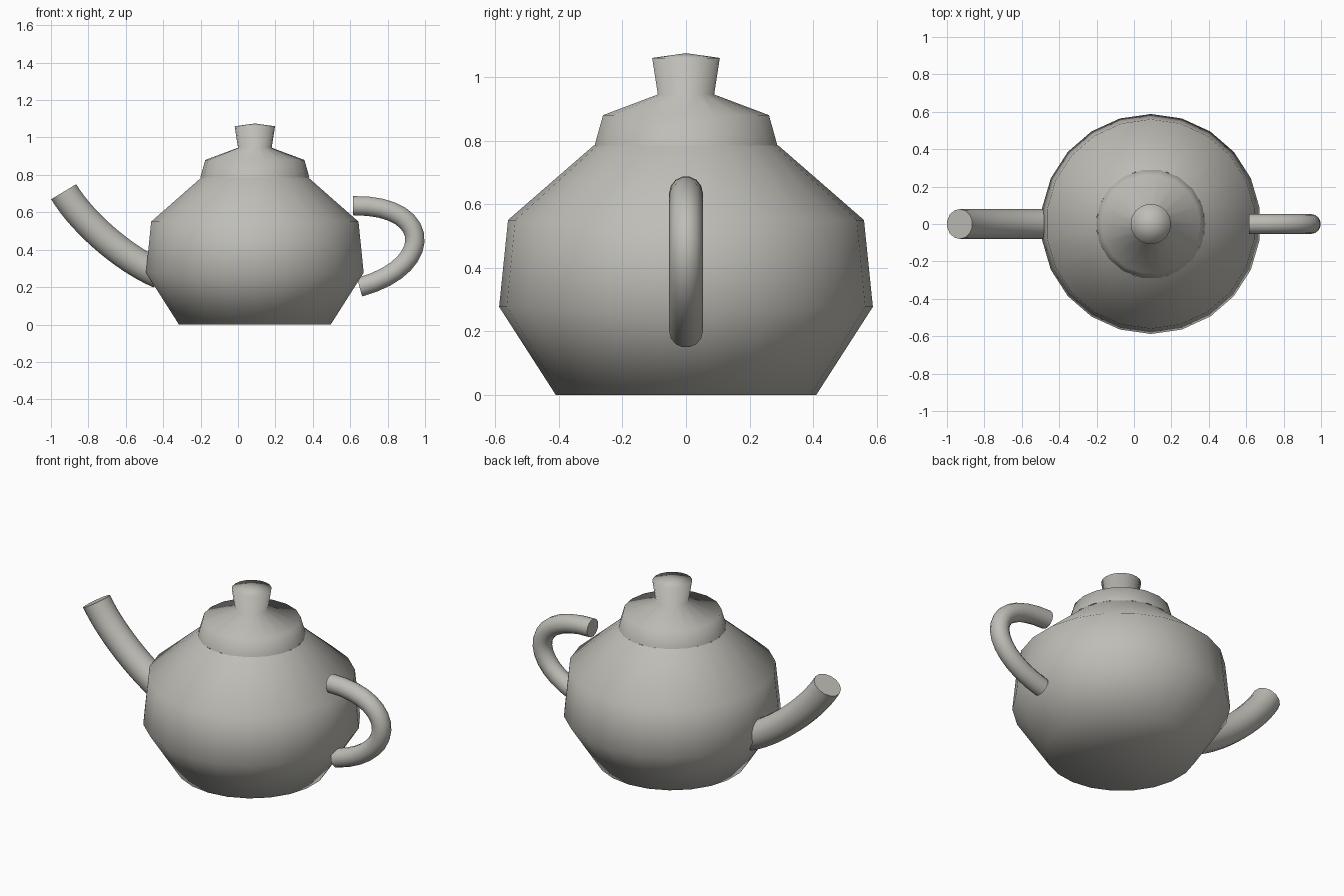
import bpy, bmesh, math
from mathutils import Vector
from mathutils.geometry import interpolate_bezier

if "Cube" in bpy.data.objects:
    bpy.data.objects.remove(bpy.data.objects["Cube"])

CENTRE_X = 0.09

glaze = bpy.data.materials.new("warm_grey_glaze")
glaze.use_nodes = True
colour = (0.52, 0.51, 0.47, 1)
glaze.diffuse_color = colour
shader = next(n for n in glaze.node_tree.nodes if n.type == "BSDF_PRINCIPLED")
shader.inputs["Base Color"].default_value = colour


def finish(name, bm):
    bmesh.ops.recalc_face_normals(bm, faces=bm.faces[:])
    for face in bm.faces:
        face.smooth = True
    mesh = bpy.data.meshes.new(name)
    bm.to_mesh(mesh)
    bm.free()
    mesh.materials.append(glaze)
    obj = bpy.data.objects.new(name, mesh)
    bpy.context.collection.objects.link(obj)
    return obj


def bridge(bm, a, b):
    n = len(a)
    for i in range(n):
        j = (i + 1) % n
        bm.faces.new((a[i], a[j], b[j], b[i]))


def turned(name, profile, sides, start, pole_at_top):
    """Turn (radius, height) points around the pot axis, closing one end."""
    bm = bmesh.new()
    rings = []
    for radius, height in profile:
        angles = [start + math.tau * i / sides for i in range(sides)]
        rings.append([bm.verts.new((CENTRE_X + radius * math.cos(a),
                                    radius * math.sin(a), height)) for a in angles])
    for a, b in zip(rings, rings[1:]):
        bridge(bm, a, b)
    ring = rings[-1] if pole_at_top else rings[0]
    height = 1.075 if pole_at_top else 0
    pole = bm.verts.new((CENTRE_X, 0, height))
    for i in range(sides):
        bm.faces.new((ring[i], ring[(i + 1) % sides], pole))
    return finish(name, bm)


def tube(name, points, radius, steps=16, sides=14):
    """Sweep a circle along a cubic curve in the xz plane, with flat caps."""
    p = [Vector((x, 0, z)) for x, z in points]
    path = interpolate_bezier(p[0], p[1], p[2], p[3], steps)
    bm = bmesh.new()
    rings = []
    for i, c in enumerate(path):
        if i == 0:
            along = p[1] - p[0]
        elif i == steps - 1:
            along = p[3] - p[2]
        else:
            along = path[i + 1] - path[i - 1]
        across = Vector((0, 1, 0))
        up = along.normalized().cross(across)
        ring = []
        for k in range(sides):
            a = math.tau * k / sides
            ring.append(bm.verts.new(c + radius * (math.cos(a) * across + math.sin(a) * up)))
        rings.append(ring)
    for a, b in zip(rings, rings[1:]):
        bridge(bm, a, b)
    bm.faces.new(rings[0])
    bm.faces.new(rings[-1])
    obj = finish(name, bm)
    bpy.ops.object.select_all(action="DESELECT")
    obj.select_set(True)
    bpy.context.view_layer.objects.active = obj
    bpy.ops.object.shade_smooth_by_angle(angle=math.radians(45))
    return obj


# Pot body with closed base
turned("body", [(0.41, 0), (0.588, 0.277), (0.56, 0.55), (0.29, 0.785)],
       22, math.pi / 2, False)

# Lid with its knob
turned("lid", [(0.292, 0.785), (0.265, 0.88), (0.09, 0.945), (0.108, 1.06)],
       18, 0, True)

# Spout and handle
tube("spout", [(-0.42, 0.27), (-0.6, 0.345), (-0.83, 0.54), (-0.932, 0.71)], 0.08)
tube("handle", [(0.615, 0.635), (1.04, 0.645), (1.06, 0.31), (0.65, 0.2)], 0.053)
